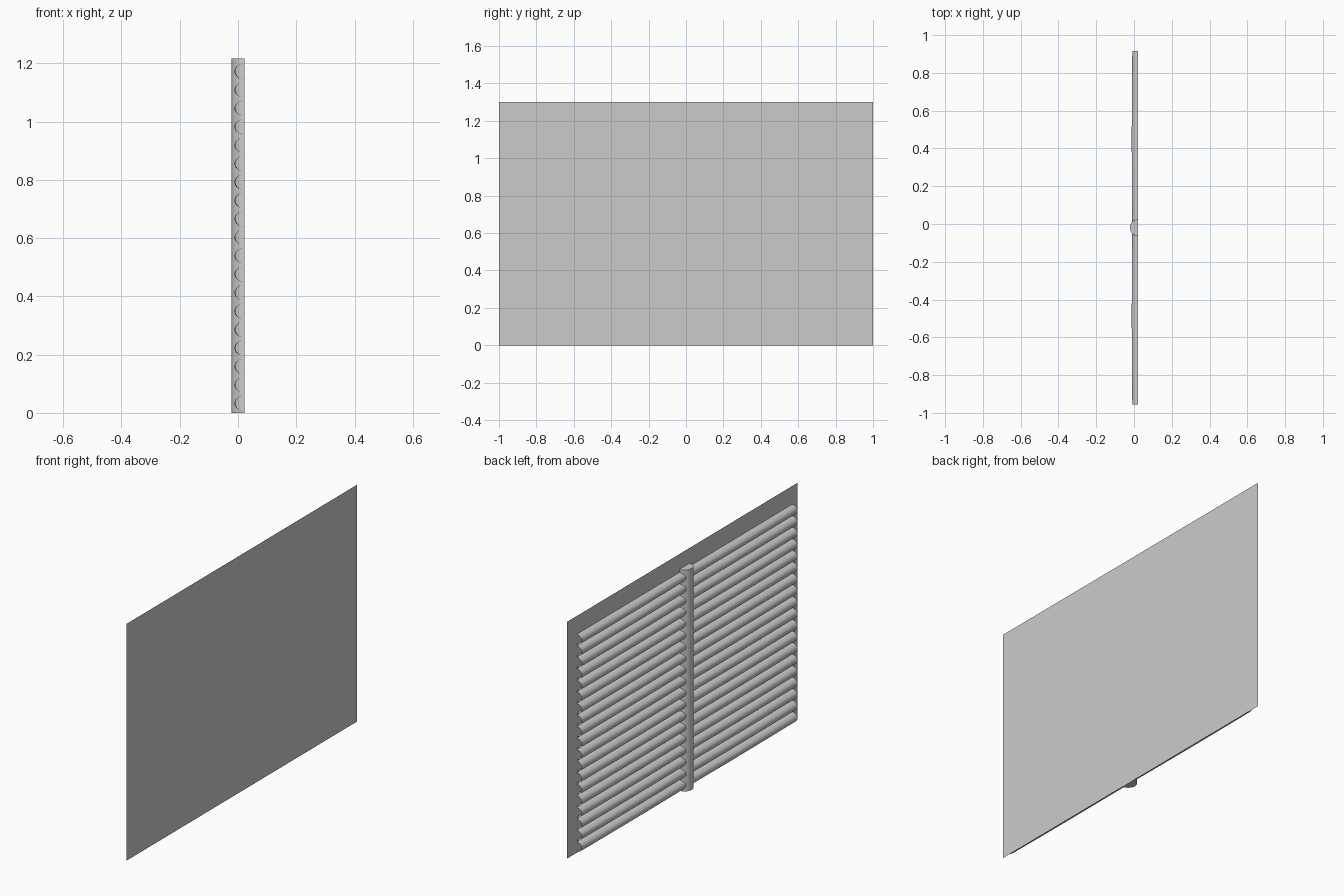
import bpy, bmesh
from math import sin, cos, pi

if "Cube" in bpy.data.objects:
    bpy.data.objects.remove(bpy.data.objects["Cube"])

PLANE_X = 0.022            # the thin panel sits at the +x side
Y0, Y1 = -0.955, 0.917     # ends of the horizontal slats
POLE_Y = (Y0 + Y1) / 2


def finish(name, bm, smooth=True):
    me = bpy.data.meshes.new(name)
    bm.normal_update()
    bm.to_mesh(me)
    bm.free()
    ob = bpy.data.objects.new(name, me)
    bpy.context.collection.objects.link(ob)
    if smooth:
        bpy.ops.object.select_all(action='DESELECT')
        ob.select_set(True)
        bpy.context.view_layer.objects.active = ob
        bpy.ops.object.shade_smooth_by_angle(angle=0.7)
    return ob


def skin(bm, rings):
    rows = [[bm.verts.new(p) for p in r] for r in rings]
    for a, b in zip(rows, rows[1:]):
        for i in range(len(a) - 1):
            bm.faces.new((a[i], a[i + 1], b[i + 1], b[i]))
    return rows


# Flat backing panel with no thickness
bm = bmesh.new()
bm.faces.new([bm.verts.new((PLANE_X, y, z))
              for y, z in ((-1, 0), (1, 0), (1, 1.3), (-1, 1.3))])
finish("backing_panel", bm, False)

# Half-round slats, open at the ends, each half bowing slightly outward
SEG, STEPS = 12, 24
for k in range(19):
    z = 0.033 + k * 0.0633
    rings = []
    for s in range(STEPS + 1):
        t = s / STEPS
        depth = 0.031 + 0.003 * abs(sin(2 * pi * t))
        rings.append([(PLANE_X - depth * sin(pi * i / SEG),
                       Y0 + (Y1 - Y0) * t,
                       z - 0.027 * cos(pi * i / SEG)) for i in range(SEG + 1)])
    bm = bmesh.new()
    skin(bm, rings)
    bmesh.ops.reverse_faces(bm, faces=bm.faces[:])
    finish(f"slat_{k + 1}", bm)

# Half-round upright across the middle of the slats
bm = bmesh.new()
rows = skin(bm, [[(PLANE_X - 0.044 * sin(pi * i / 16),
                   POLE_Y + 0.044 * cos(pi * i / 16), z) for i in range(17)]
                 for z in (0, 1.216)])
bm.faces.new(rows[0][::-1])
bm.faces.new(rows[1])
finish("center_post", bm)

# Point every slat outward (-x)
for ob in bpy.data.objects:
    if ob.name.startswith("slat") and sum(p.normal.x for p in ob.data.polygons) > 0:
        ob.data.flip_normals()
